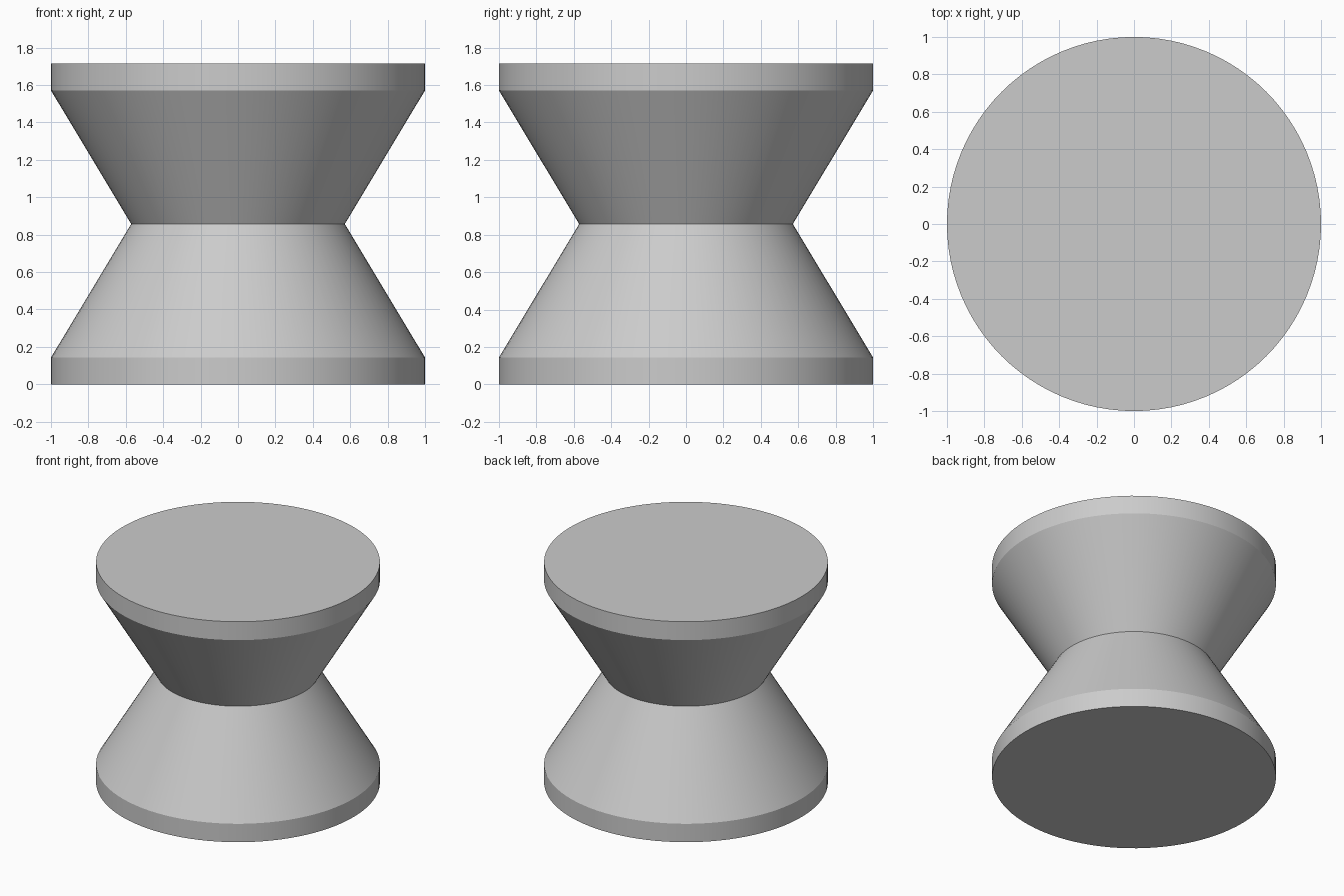
import bpy
import bmesh
from math import cos, sin, tau, radians

SEGMENTS = 96
WAIST_Z = 0.857
# Lower half outline (radius, height), mirrored above the waist
LOWER = [(1.0, 0.0), (1.0, 0.143), (0.571, WAIST_Z)]
PROFILE = LOWER + [(r, 2 * WAIST_Z - z) for r, z in reversed(LOWER[:-1])]

default = bpy.data.objects.get("Cube")
if default:
    bpy.data.objects.remove(default, do_unlink=True)


def make_material(name, colour):
    mat = bpy.data.materials.new(name)
    mat.use_nodes = True
    mat.diffuse_color = colour
    node = next(n for n in mat.node_tree.nodes if n.type == 'BSDF_PRINCIPLED')
    node.inputs["Base Color"].default_value = colour
    return mat


def lathe(name, profile, mat):
    """Closed solid of revolution with flat end caps."""
    bm = bmesh.new()
    rings = [[bm.verts.new((r * cos(tau * i / SEGMENTS), r * sin(tau * i / SEGMENTS), z))
              for i in range(SEGMENTS)] for r, z in profile]
    for low, high in zip(rings, rings[1:]):
        for i in range(SEGMENTS):
            j = (i + 1) % SEGMENTS
            bm.faces.new((low[i], low[j], high[j], high[i]))
    bm.faces.new(rings[0][::-1])
    bm.faces.new(rings[-1])
    mesh = bpy.data.meshes.new(name)
    bm.to_mesh(mesh)
    bm.free()
    mesh.materials.append(mat)
    obj = bpy.data.objects.new(name, mesh)
    bpy.context.collection.objects.link(obj)
    return obj


# Double-cone body with straight rims at both ends
body = lathe("hourglass_body", PROFILE, make_material("light grey", (0.6, 0.6, 0.6, 1)))
bpy.ops.object.select_all(action='DESELECT')
body.select_set(True)
bpy.context.view_layer.objects.active = body
bpy.ops.object.shade_smooth_by_angle(angle=radians(20))
